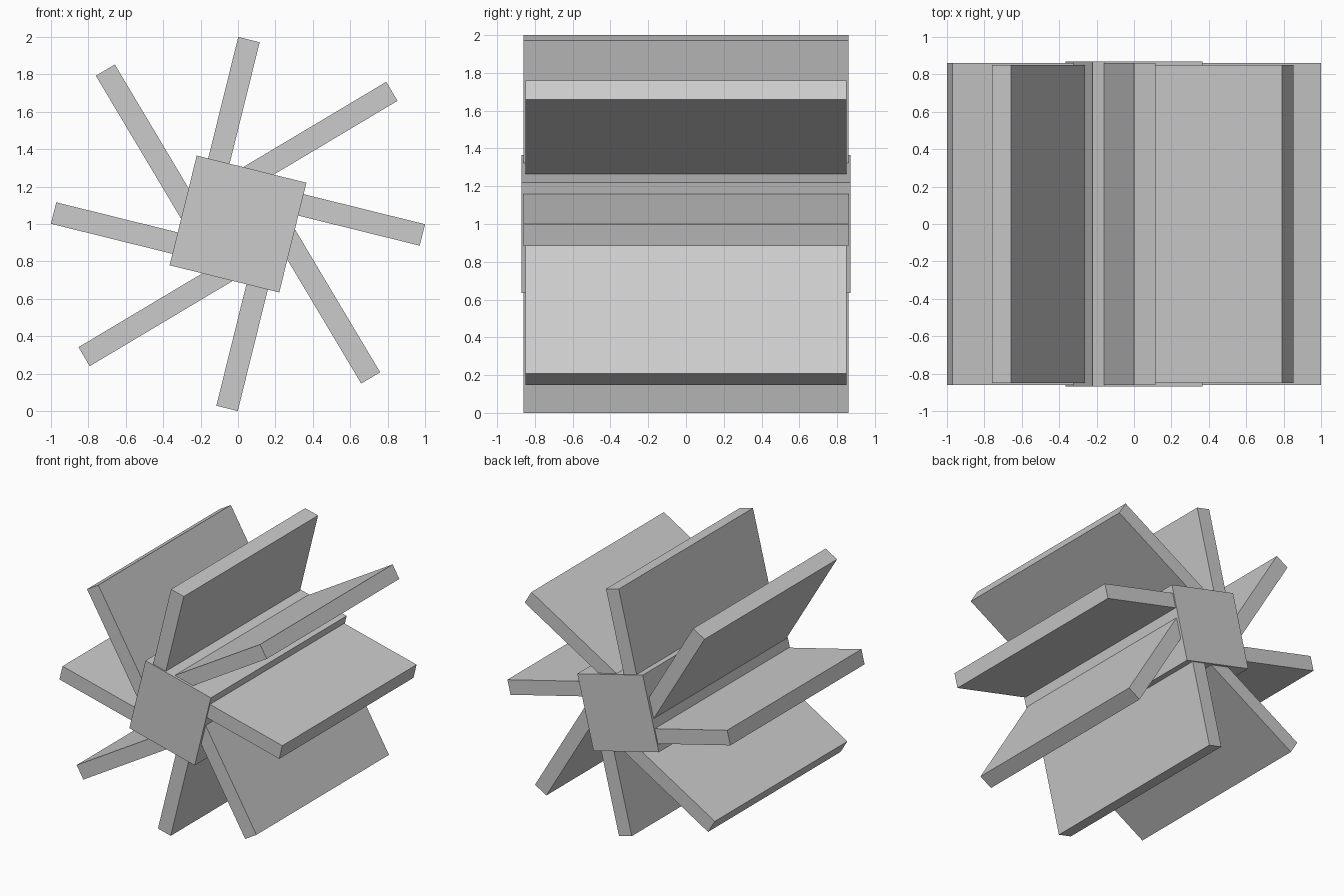
import bpy
from math import radians
from mathutils import Matrix, Vector

if "Cube" in bpy.data.objects:
    bpy.data.objects.remove(bpy.data.objects["Cube"])

CENTRE = Matrix.Translation((0, 0, 1))


def box(name, x0, x1, half_depth, z0, z1, angle):
    """Box in the wheel's own frame, spun about the axle (y) by angle degrees."""
    bpy.ops.mesh.primitive_cube_add(size=1)
    ob = bpy.context.object
    ob.name = name
    spin = CENTRE @ Matrix.Rotation(radians(angle), 4, 'Y')
    place = Matrix.Translation(((x0 + x1) / 2, 0, (z0 + z1) / 2))
    scale = Matrix.Diagonal(Vector((x1 - x0, 2 * half_depth, z1 - z0, 1)))
    ob.data.transform(spin @ place @ scale)
    return ob


# Square axle block, tilted
box("hub", -0.302, 0.302, 0.87, -0.302, 0.302, 13.9)

# Two sets of four offset paddles around the hub
for i in range(4):
    box(f"straight_paddle_{i + 1}", -0.239, -0.121, 0.86, 0.2, 0.971, 13.9 + 90 * i)
    box(f"slanted_paddle_{i + 1}", -0.247, -0.129, 0.849, 0.1, 1.07, 59.2 + 90 * i)
